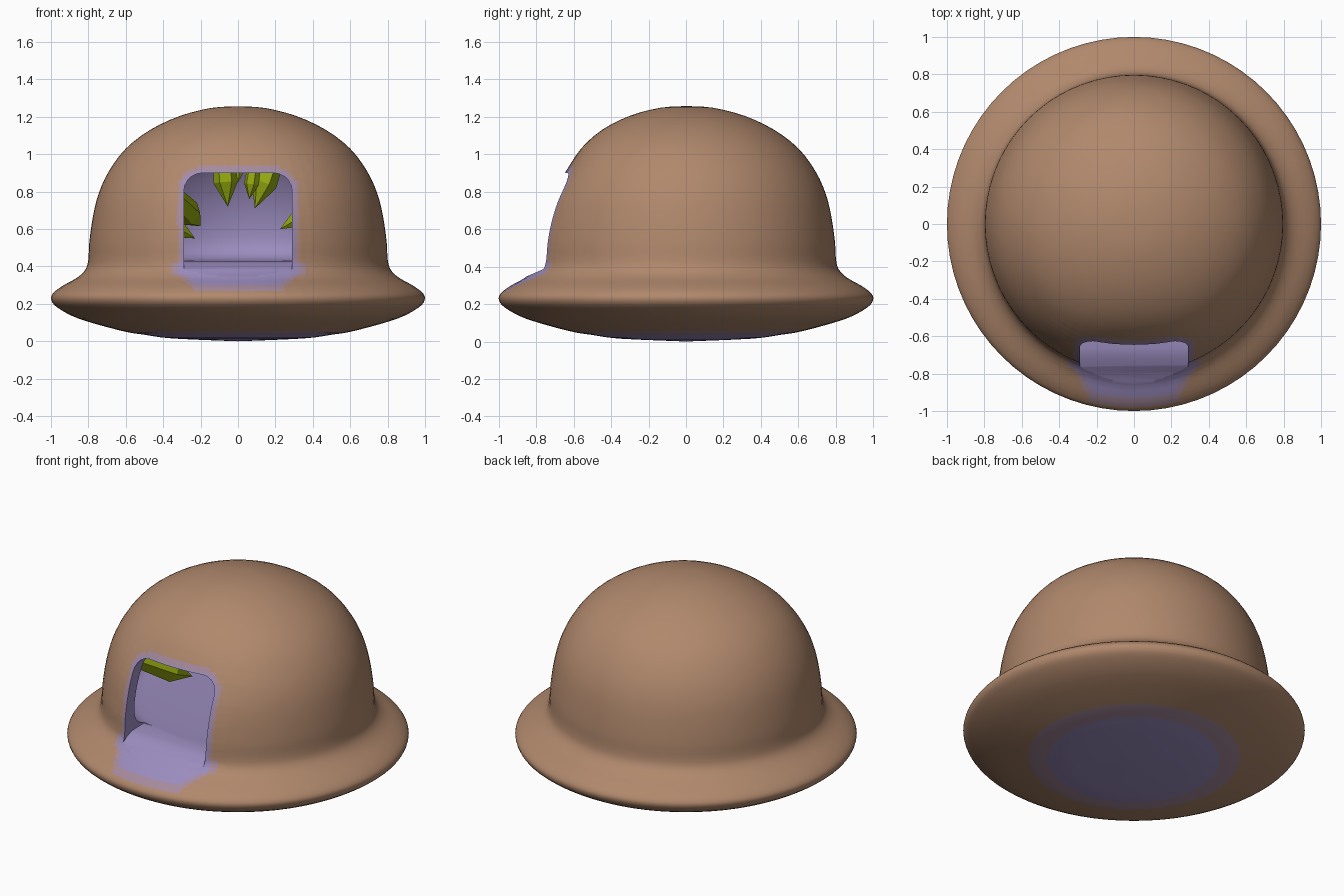
import bpy, bmesh, math
from mathutils import Vector

if "Cube" in bpy.data.objects:
    bpy.data.objects.remove(bpy.data.objects["Cube"])


def material(name, col):
    m = bpy.data.materials.new(name)
    m.diffuse_color = (*col, 1)
    m.use_nodes = True
    m.node_tree.nodes["Principled BSDF"].inputs["Base Color"].default_value = m.diffuse_color
    return m


BROWN = material("clay_brown", (0.434, 0.246, 0.150))
MAUVE = material("faded_mauve", (0.381, 0.254, 0.332))
PURPLE = material("cave_purple", (0.328, 0.262, 0.515))
GREEN = material("crystal_green", (0.305, 0.402, 0.005))


def make_object(name, bm, mats):
    bmesh.ops.recalc_face_normals(bm, faces=bm.faces)
    me = bpy.data.meshes.new(name)
    bm.to_mesh(me)
    bm.free()
    for m in mats:
        me.materials.append(m)
    ob = bpy.data.objects.new(name, me)
    bpy.context.collection.objects.link(ob)
    return ob


def smooth_profile(pts, n=3):
    """Catmull-Rom through the points, keeping the originals."""
    p = [Vector(q) for q in pts]
    p = [p[0]] + p + [p[-1]]
    out = []
    for a, b, c, d in zip(p, p[1:], p[2:], p[3:]):
        for k in range(n):
            t = k / n
            out.append(0.5 * (2 * b + (c - a) * t + (2 * a - 5 * b + 4 * c - d) * t * t
                              + (3 * b - a - 3 * c + d) * t ** 3))
    return out + [p[-1]]


def lathe_bm(profile, steps):
    bm = bmesh.new()
    vs = [bm.verts.new((max(q.x, 0), 0, q.y)) for q in smooth_profile(profile)]
    es = [bm.edges.new(p) for p in zip(vs, vs[1:])]
    bmesh.ops.spin(bm, geom=vs + es, cent=(0, 0, 0), axis=(0, 0, 1),
                   angle=math.tau, steps=steps)
    bmesh.ops.remove_doubles(bm, verts=bm.verts, dist=1e-4)
    return bm


def dent(bm):
    """Flatten the wall a little above and around the doorway."""
    for v in bm.verts:
        if v.co.y < 0:
            v.co.y += 0.05 * math.exp(-(v.co.x / 0.38) ** 2 - ((v.co.z - 0.92) / 0.24) ** 2)


def prism(name, pts, to3d, shift):
    bm = bmesh.new()
    face = bm.faces.new([bm.verts.new(to3d(*p)) for p in pts])
    ext = bmesh.ops.extrude_face_region(bm, geom=[face])
    bmesh.ops.translate(bm, vec=shift, verts=[
        v for v in ext["geom"] if isinstance(v, bmesh.types.BMVert)])
    return make_object(name, bm, [PURPLE])


# dome with a rounded brim, cut finely around the door for the stain
bm = lathe_bm([
    (0, 0), (0.35, 0.015), (0.5, 0.035), (0.62, 0.055), (0.85, 0.12), (0.965, 0.18),
    (0.998, 0.22), (0.99, 0.255), (0.94, 0.295), (0.86, 0.34), (0.815, 0.385),
    (0.80, 0.44), (0.795, 0.53), (0.775, 0.67), (0.745, 0.79), (0.69, 0.91),
    (0.60, 1.03), (0.47, 1.13), (0.31, 1.205), (0.14, 1.248), (0, 1.256)], 72)
planes = [((0.02 * i + 0.003, 0, 0), (1, 0, 0)) for i in range(-20, 21)]
planes += [((0, 0, 0.261 + 0.02 * i), (0, 0, 1)) for i in range(36)]
for co, no in planes:
    fs = [f for f in bm.faces if (c := f.calc_center_median()).y < -0.5
          and 0.25 < c.z < 1 and abs(c.x) < 0.42]
    geom = list({e for f in fs for e in f.edges} | {v for f in fs for v in f.verts}) + fs
    bmesh.ops.bisect_plane(bm, geom=geom, plane_co=co, plane_no=no, dist=1e-4)
dent(bm)
dome = make_object("cave_dome", bm, [BROWN, PURPLE, MAUVE])

# hollow inside
bm = lathe_bm([
    (0, 0.422), (0.30, 0.422), (0.52, 0.426), (0.63, 0.437), (0.69, 0.48), (0.71, 0.56),
    (0.695, 0.69), (0.65, 0.82), (0.57, 0.95), (0.44, 1.06), (0.28, 1.135),
    (0, 1.17)], 48)
dent(bm)
cavity = make_object("cavity_cutter", bm, [PURPLE])

# doorway with rounded corners, and a sill sloping down to the brim
outline = []
for cx, cz, a0, rad in ((0.19, 0.80, 0, 0.1), (-0.19, 0.80, 90, 0.1),
                        (-0.24, 0.483, 180, 0.05), (0.24, 0.483, 270, 0.05)):
    for k in range(6):
        a = math.radians(a0 + 18 * k)
        outline.append((cx + rad * math.cos(a), cz + rad * math.sin(a)))
door = prism("doorway_cutter", outline, lambda x, z: (x, -1.2, z), (0, 0.8, 0))
slope = [(-0.55, 0.43), (-0.66, 0.428), (-0.71, 0.415), (-0.75, 0.392), (-0.79, 0.373),
         (-0.84, 0.352), (-0.90, 0.322), (-0.90, 0.52), (-0.55, 0.52)]
sill_cut = prism("sill_cutter", slope, lambda y, z: (-0.288, y, z), (0.576, 0, 0))

bpy.context.view_layer.objects.active = dome
for cutter in (cavity, door, sill_cut):
    cutter.hide_render = True
    mod = dome.modifiers.new("cut", 'BOOLEAN')
    mod.operation = 'DIFFERENCE'
    mod.solver = 'EXACT'
    mod.material_mode = 'TRANSFER'
    mod.object = cutter
    bpy.ops.object.modifier_apply(modifier=mod.name)
    bpy.data.objects.remove(cutter)

# purple stain fading out: door frame, sill on the brim and disc underneath
names = [m.name if m else "" for m in dome.data.materials]
brown_i, purple_i, mauve_i = (names.index(m.name) for m in (BROWN, PURPLE, MAUVE))
for f in dome.data.polygons:
    if f.material_index != brown_i:
        continue
    x, y, z = f.center
    ax = abs(x)
    level = 0
    if z < 0.1:
        r = math.hypot(x, y)
        level = 2 if r < 0.5 else 1 if r < 0.62 else 0
    elif y < -0.5 and z > 0.43:
        d = math.hypot(max(ax - 0.19, 0), max(z - 0.80, 0)) - 0.1
        level = 2 if d < 0.012 else 1 if d < 0.034 else 0
    elif y < -0.5:
        w = 0.34 if z > 0.35 else 0.30 - 1.2 * (0.35 - z)
        level = 2 if ax < w - 0.02 and z > 0.30 else 1 if ax < w + 0.025 and z > 0.27 else 0
    f.material_index = (brown_i, mauve_i, purple_i)[level]
dome.select_set(True)
bpy.ops.object.shade_smooth_by_angle(angle=math.radians(40))
dome.select_set(False)


# six-sided crystals, from wall to tip
def crystal(name, base, tip, rad):
    base, tip = Vector(base), Vector(tip)
    axis = tip - base
    length = axis.length
    rot = axis.to_track_quat('Z', 'Y')
    bm = bmesh.new()
    rings = []
    for r, h in ((rad * 0.75, 0), (rad, length - rad * 2)):
        rings.append([bm.verts.new(base + rot @ Vector(
            (r * math.cos(k * math.tau / 6), r * math.sin(k * math.tau / 6), h)))
            for k in range(6)])
    end = bm.verts.new(tip)
    bm.faces.new(rings[0])
    for k in range(6):
        j = (k + 1) % 6
        bm.faces.new((rings[0][k], rings[0][j], rings[1][j], rings[1][k]))
        bm.faces.new((rings[1][k], rings[1][j], end))
    make_object(name, bm, [GREEN])


for i, (b, t, r) in enumerate([
        ((-0.38, -0.49, 0.80), (-0.20, -0.18, 0.615), 0.075),
        ((-0.55, 0.02, 0.72), (-0.23, 0.10, 0.55), 0.05),
        ((-0.09, 0.12, 1.14), (-0.055, 0.10, 0.72), 0.065),
        ((0.24, 0.15, 1.12), (0.09, 0.08, 0.71), 0.07),
        ((0.02, 0.28, 1.12), (0.00, 0.22, 0.85), 0.045),
        ((0.12, 0.02, 1.15), (0.06, 0.0, 0.76), 0.04),
        ((0.57, 0.10, 0.80), (0.225, 0.10, 0.60), 0.05)]):
    crystal(f"crystal_{i + 1}", b, t, r)
